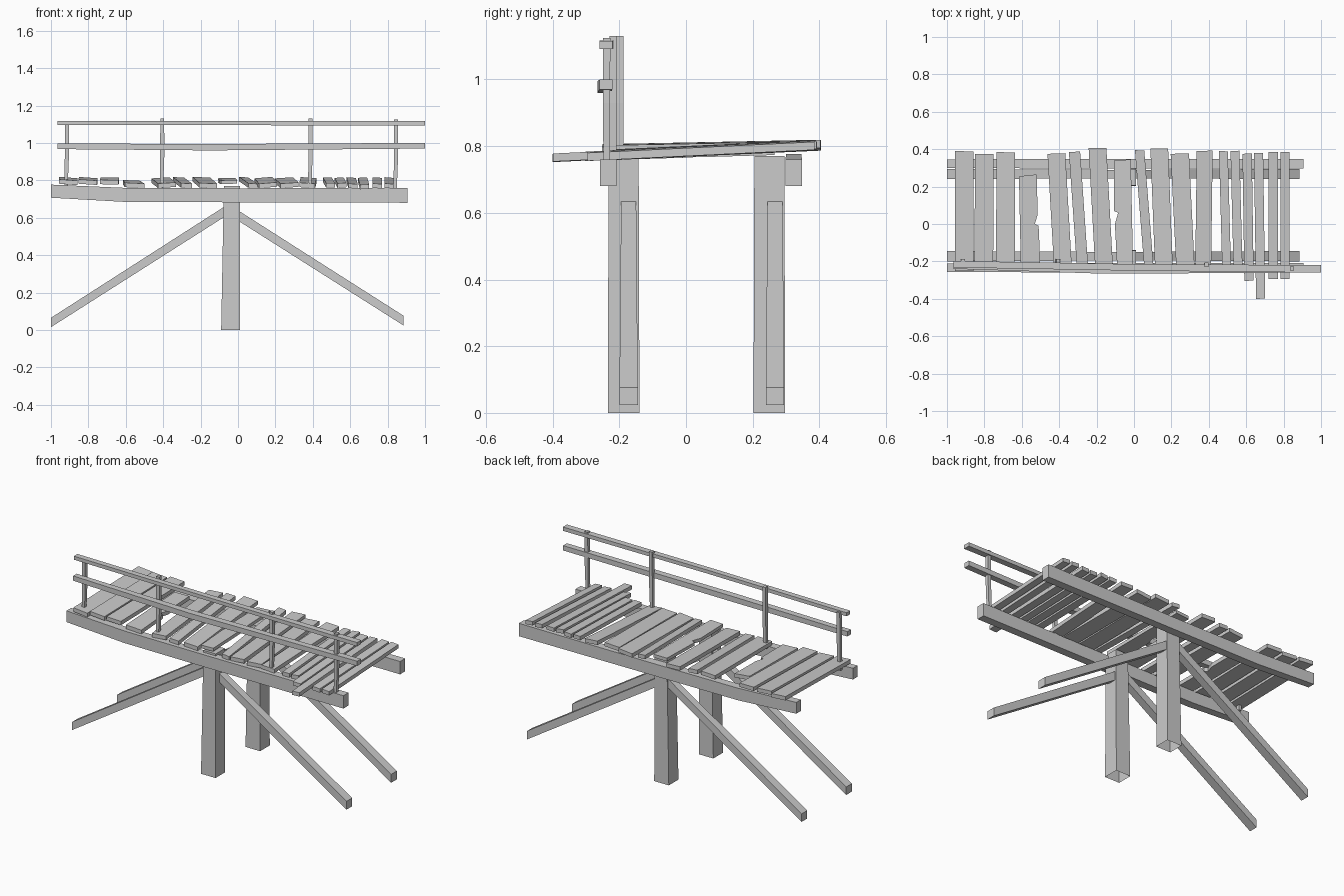
import bpy, bmesh, random
from mathutils import Vector

random.seed(4)
if "Cube" in bpy.data.objects:
    bpy.data.objects.remove(bpy.data.objects["Cube"])

wood = bpy.data.materials.new("weathered_grey_wood")
wood.use_nodes = True
GREY = (0.6, 0.6, 0.6, 1)
wood.diffuse_color = GREY
wood.node_tree.nodes["Principled BSDF"].inputs["Base Color"].default_value = GREY


def loft(name, rings, open_start=False):
    """Skin a run of matching cross-sections into one flat-faced timber."""
    bm = bmesh.new()
    loops = [[bm.verts.new(p) for p in ring] for ring in rings]
    n = len(loops[0])
    for a, b in zip(loops, loops[1:]):
        for i in range(n):
            j = (i + 1) % n
            bm.faces.new((a[i], a[j], b[j], b[i]))
    if not open_start:
        bm.faces.new(loops[0])
    bm.faces.new(loops[-1])
    bmesh.ops.recalc_face_normals(bm, faces=bm.faces)
    mesh = bpy.data.meshes.new(name)
    bm.to_mesh(mesh)
    bm.free()
    mesh.materials.append(wood)
    obj = bpy.data.objects.new(name, mesh)
    bpy.context.collection.objects.link(obj)
    return obj


def section_x(x, y, z, w, h):
    """Upright rectangle at x, centred on y and z."""
    w, h = w / 2, h / 2
    return [(x, y - w, z - h), (x, y + w, z - h), (x, y + w, z + h), (x, y - w, z + h)]


def section_z(z, x, y, w, d):
    """Level rectangle at height z."""
    w, d = w / 2, d / 2
    return [(x - w, y - d, z), (x + w, y - d, z), (x + w, y + d, z), (x - w, y + d, z)]


# Legs, long beams and diagonal braces, once per side
for side, leg_y, beam_y, brace_y in (("front", -0.187, -0.233, -0.172),
                                     ("back", 0.25, 0.323, 0.267)):
    loft(side + "_leg", [section_z(0, -0.04, leg_y, 0.1, 0.095),
                         section_z(0.77, -0.033, leg_y, 0.085, 0.09)], open_start=True)
    loft(side + "_beam", [section_x(-1, beam_y, 0.742, 0.045, 0.07),
                          section_x(-0.6, beam_y, 0.722, 0.05, 0.075),
                          section_x(0, beam_y, 0.72, 0.05, 0.075),
                          section_x(0.905, beam_y, 0.72, 0.05, 0.08)])
    loft(side + "_right_brace", [section_x(-1, brace_y, 0.04, 0.055, 0.05),
                                 section_x(-0.06, brace_y, 0.64, 0.045, 0.055)])
    loft(side + "_left_brace", [section_x(0.885, brace_y, 0.05, 0.055, 0.052),
                                section_x(0, brace_y, 0.612, 0.045, 0.055)])

# Handrails along the front
loft("upper_rail", [section_x(-0.965, -0.215, 1.106, 0.035, 0.022),
                    section_x(0, -0.232, 1.106, 0.035, 0.022),
                    section_x(1, -0.24, 1.104, 0.04, 0.024)])
loft("lower_rail", [section_x(-0.965, -0.222, 0.982, 0.035, 0.03),
                    section_x(-0.15, -0.245, 0.977, 0.042, 0.034),
                    section_x(1, -0.24, 0.985, 0.038, 0.03)])

# Handrail posts
for i, (x, y, top) in enumerate(((-0.915, -0.198, 1.11), (-0.405, -0.198, 1.13),
                                 (0.388, -0.218, 1.13), (0.845, -0.238, 1.125))):
    loft(f"rail_post_{i + 1}", [section_z(0.75, x - 0.005, y, 0.018, 0.02),
                                section_z(0.93, x, y, 0.022, 0.021),
                                section_z(top, x, y, 0.021, 0.022)])


def plank(name, outline, z_front, z_back, roll, thick=0.024):
    """Extrude a plan outline, sloped from front to back and rolled a little."""
    mid = sum(x for x, y in outline) / len(outline)

    def height(x, y):
        t = (y + 0.25) / 0.64
        return z_front + (z_back - z_front) * t + roll * (x - mid)

    low = [Vector((x, y, height(x, y) - thick / 2)) for x, y in outline]
    loft(name, [low, [p + Vector((0, 0, thick)) for p in low]])


# Whole deck planks: back-end x, front-end x, width, back y, front y
planks = ((-0.908, -0.908, 0.098, 0.39, -0.25), (-0.8, -0.803, 0.1, 0.375, -0.235),
          (-0.685, -0.688, 0.1, 0.385, -0.235), (-0.415, -0.38, 0.095, 0.375, -0.235),
          (-0.318, -0.275, 0.06, 0.385, -0.235), (-0.195, -0.16, 0.095, 0.405, -0.235),
          (0.03, 0.08, 0.05, 0.395, -0.235), (0.135, 0.16, 0.095, 0.405, -0.235),
          (0.245, 0.275, 0.098, 0.375, -0.235), (0.378, 0.37, 0.085, 0.39, -0.235),
          (0.478, 0.495, 0.047, 0.39, -0.235), (0.54, 0.556, 0.048, 0.39, -0.235),
          (0.605, 0.615, 0.05, 0.375, -0.305), (0.666, 0.677, 0.049, 0.38, -0.4),
          (0.744, 0.744, 0.05, 0.385, -0.295), (0.808, 0.808, 0.048, 0.385, -0.295))
for i, (xb, xf, w, yb, yf) in enumerate(planks):
    h = w / 2
    skew = random.uniform(-0.004, 0.004)
    outline = [(xf - h, yf), (xf + h, yf + skew), (xb + h, yb + skew), (xb - h, yb)]
    z_front = 0.79 if i < 3 else 0.772
    plank(f"deck_plank_{i + 1}", outline, z_front, 0.803, random.uniform(-0.1, 0.1))

# Two broken planks with splintered edges
plank("broken_plank_left",
      [(-0.605, -0.235), (-0.5, -0.235), (-0.51, -0.01), (-0.53, 0.0), (-0.515, 0.05),
       (-0.52, 0.265), (-0.615, 0.255)], 0.772, 0.79, -0.05)
plank("broken_plank_middle",
      [(-0.09, -0.235), (-0.005, -0.235), (-0.017, 0.345), (-0.107, 0.34),
       (-0.108, 0.07), (-0.085, 0.06), (-0.102, 0.0)], 0.79, 0.803, 0.03, 0.02)
